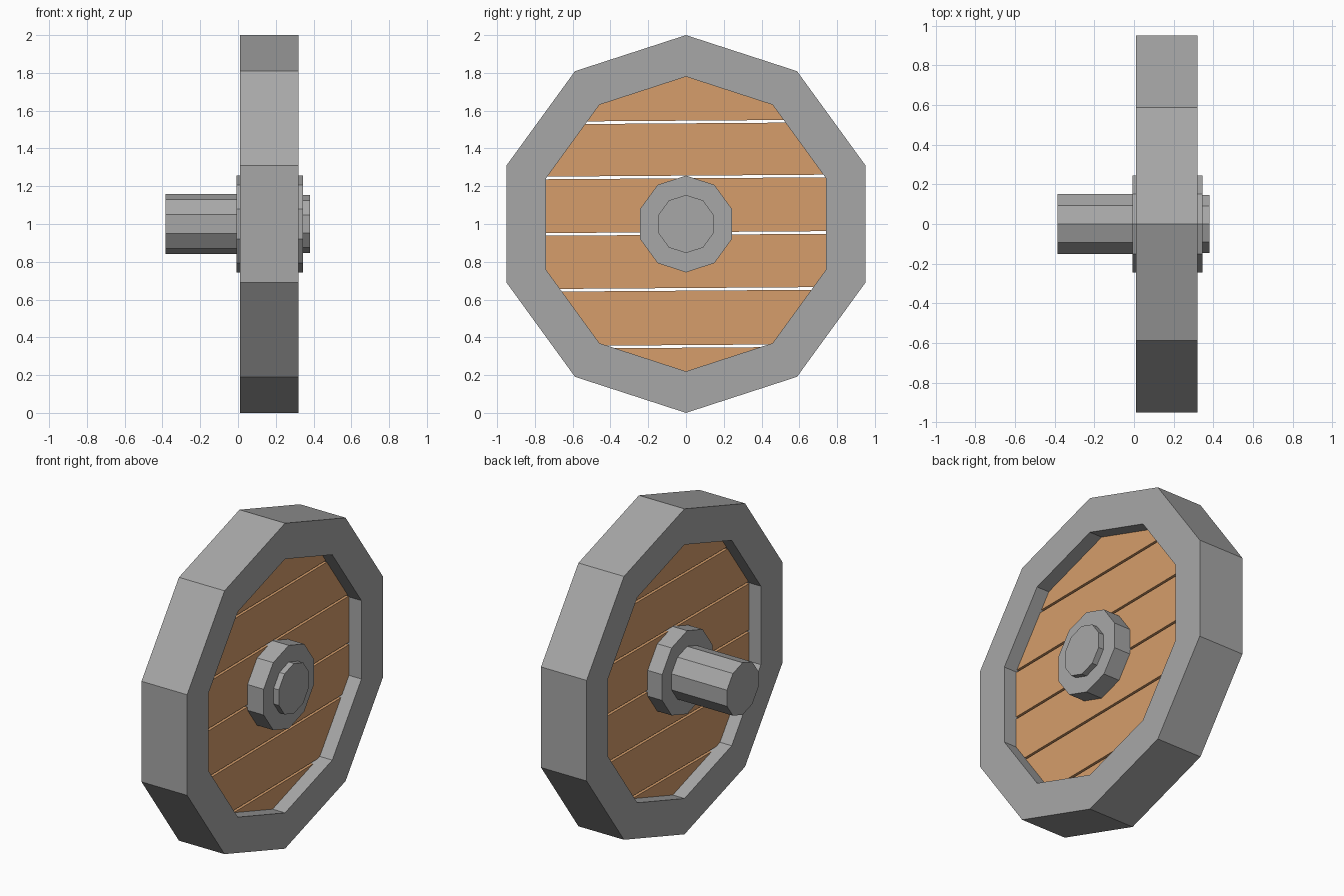
import bpy, bmesh, math
from mathutils import Vector

if "Cube" in bpy.data.objects:
    bpy.data.objects.remove(bpy.data.objects["Cube"])

SIDES = 10
CENTRE_Z = 1.0


def material(name, rgb):
    m = bpy.data.materials.new(name)
    m.diffuse_color = (*rgb, 1)
    m.use_nodes = True
    m.node_tree.nodes["Principled BSDF"].inputs["Base Color"].default_value = m.diffuse_color
    return m


iron = material("grey iron", (0.39, 0.39, 0.39))
wood = material("light brown wood", (0.67, 0.34, 0.147))


def ring(bm, x, r):
    # ten-sided loop around the x axis, with a corner at the top
    return [bm.verts.new((x, r * math.sin(a), CENTRE_Z + r * math.cos(a)))
            for a in (2 * math.pi * i / SIDES for i in range(SIDES))]


def bridge(bm, a, b):
    for i in range(SIDES):
        j = (i + 1) % SIDES
        bm.faces.new((a[i], a[j], b[j], b[i]))


def finish(bm, name, mat):
    bmesh.ops.recalc_face_normals(bm, faces=bm.faces[:])
    me = bpy.data.meshes.new(name)
    bm.to_mesh(me)
    bm.free()
    me.materials.append(mat)
    ob = bpy.data.objects.new(name, me)
    bpy.context.collection.objects.link(ob)
    return ob


def disc(bm, x0, x1, r):
    a, b = ring(bm, x0, r), ring(bm, x1, r)
    bridge(bm, a, b)
    bm.faces.new(a)
    bm.faces.new(b)


def solid(name, x0, x1, r, mat):
    bm = bmesh.new()
    disc(bm, x0, x1, r)
    return finish(bm, name, mat)


# rim: ten-sided tyre with a square section
bm = bmesh.new()
loops = [ring(bm, x, r) for x, r in
         ((0.01, 1.0), (0.32, 1.0), (0.32, 0.78), (0.01, 0.78))]
for k in range(4):
    bridge(bm, loops[k], loops[(k + 1) % 4])
finish(bm, "rim", iron)

# planks: slices of a ten-sided disc, with slightly tilted open gaps
gaps = [0.352, 0.654, 0.950, 1.249, 1.540]
GAP, TILT = 0.014, 0.007
up = Vector((0, -TILT, 1)).normalized()
lows = [None] + [g + GAP / 2 for g in gaps]
highs = [g - GAP / 2 for g in gaps] + [None]
for n, (lo, hi) in enumerate(zip(lows, highs)):
    bm = bmesh.new()
    disc(bm, 0.09, 0.235, 0.785)
    for z, normal in ((lo, -up), (hi, up)):
        if z is None:
            continue
        cut = bmesh.ops.bisect_plane(
            bm, geom=bm.verts[:] + bm.edges[:] + bm.faces[:],
            plane_co=(0, 0, z), plane_no=normal, clear_outer=True)
        edges = [e for e in cut["geom_cut"] if isinstance(e, bmesh.types.BMEdge)]
        bmesh.ops.holes_fill(bm, edges=edges, sides=0)
    finish(bm, f"plank_{n + 1}", wood)

# hub, long inner axle and short outer cap
solid("hub", -0.008, 0.345, 0.256, iron)
solid("axle", -0.385, 0.0, 0.16, iron)
solid("axle_cap", 0.335, 0.38, 0.154, iron)
